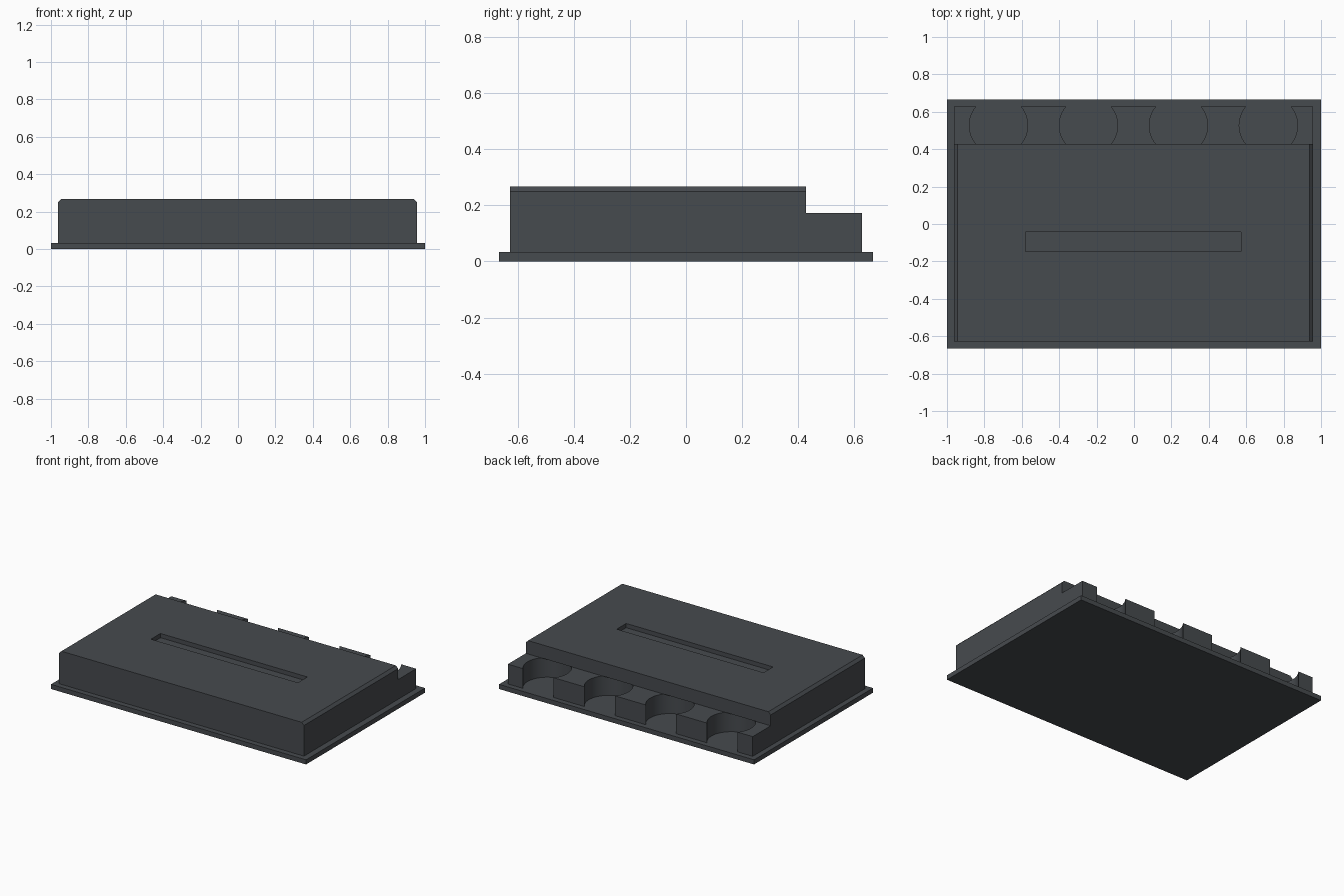
import bpy, bmesh, math
from mathutils import Matrix, Vector

if "Cube" in bpy.data.objects:
    bpy.data.objects.remove(bpy.data.objects["Cube"])

dark_grey = bpy.data.materials.new("dark_grey")
dark_grey.diffuse_color = (0.062, 0.069, 0.077, 1)
dark_grey.use_nodes = True
dark_grey.node_tree.nodes["Principled BSDF"].inputs["Base Color"].default_value = dark_grey.diffuse_color


def to_object(name, bm):
    bmesh.ops.recalc_face_normals(bm, faces=bm.faces)
    mesh = bpy.data.meshes.new(name)
    bm.to_mesh(mesh)
    bm.free()
    mesh.materials.append(dark_grey)
    obj = bpy.data.objects.new(name, mesh)
    bpy.context.collection.objects.link(obj)
    return obj


def box(name, lo, hi):
    bm = bmesh.new()
    bmesh.ops.create_cube(bm, size=1)
    lo, hi = Vector(lo), Vector(hi)
    for v in bm.verts:
        v.co = (lo + hi) / 2 + v.co * (hi - lo)
    return to_object(name, bm)


def cylinder(name, x, y, radius, z0, z1):
    bm = bmesh.new()
    bmesh.ops.create_cone(bm, cap_ends=True, segments=64, radius1=radius, radius2=radius,
                          depth=z1 - z0, matrix=Matrix.Translation((x, y, (z0 + z1) / 2)))
    return to_object(name, bm)


def cut(target, cutter):
    mod = target.modifiers.new("cut", 'BOOLEAN')
    mod.operation, mod.solver, mod.object = 'DIFFERENCE', 'EXACT', cutter
    bpy.context.view_layer.update()
    mesh = bpy.data.meshes.new_from_object(target.evaluated_get(bpy.context.evaluated_depsgraph_get()))
    target.modifiers.clear()
    target.data = mesh
    bpy.data.objects.remove(cutter)


CX = -0.003                      # housing centre
W, Y0, Y1, STEP_Y = 0.96, -0.628, 0.628, 0.427
BASE, STEP_Z, TOP, CH = 0.033, 0.173, 0.268, 0.018

# Base plate
box("base_plate", (-1, -0.666, 0), (1, 0.666, BASE))

# Housing: chamfered profile extruded front to back
half = [(W, BASE), (W, TOP - CH), (W - CH, TOP)]
profile = half + [(-x, z) for x, z in reversed(half)]
bm = bmesh.new()
face = bm.faces.new([bm.verts.new((CX + x, Y0, z)) for x, z in profile])
ext = bmesh.ops.extrude_face_region(bm, geom=[face])
bmesh.ops.translate(bm, vec=(0, Y1 - Y0, 0),
                    verts=[g for g in ext["geom"] if isinstance(g, bmesh.types.BMVert)])
housing = to_object("housing", bm)

# Lower rear ledge and shallow slot in the top
cut(housing, box("ledge_cutter", (-1.2, STEP_Y, STEP_Z), (1.2, 0.9, 0.5)))
cut(housing, box("slot_cutter", (CX - 0.576, -0.148, TOP - 0.03), (CX + 0.576, -0.042, 0.4)))

# Four round pockets open to the rear, down to the base plate
for i in range(4):
    x = CX + (i - 1.5) * 0.481
    cut(housing, cylinder("pocket_cutter", x, 0.527, 0.156, 0.0, STEP_Z + 0.0002))

bpy.ops.object.select_all(action='DESELECT')
housing.select_set(True)
bpy.context.view_layer.objects.active = housing
bpy.ops.object.shade_smooth_by_angle(angle=math.radians(30))
